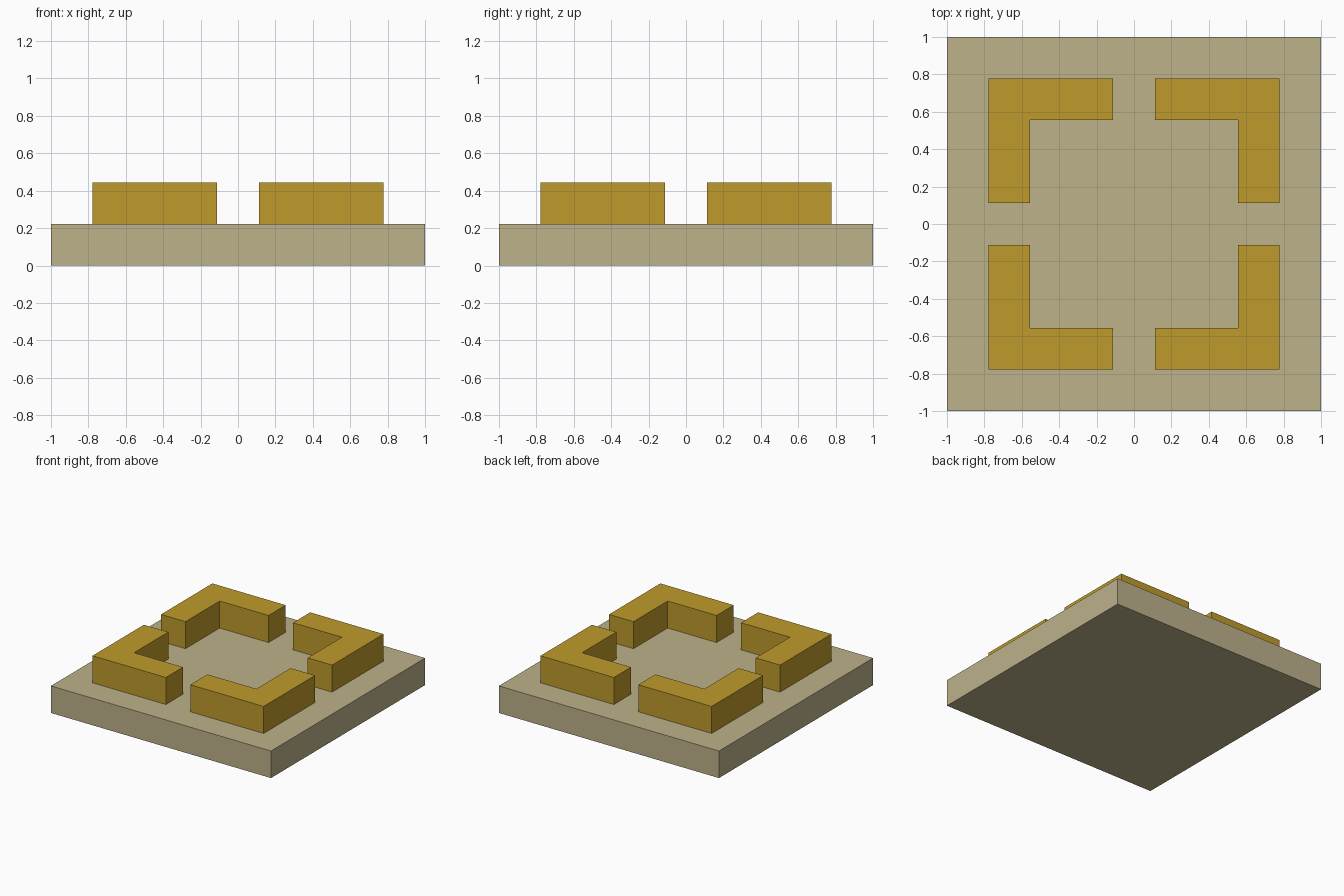
import bpy
import bmesh
from mathutils import Vector

cube = bpy.data.objects.get("Cube")
if cube:
    bpy.data.objects.remove(cube, do_unlink=True)

UNIT = 2 / 9  # the whole layout sits on a nine-step grid


def make_material(name, color):
    mat = bpy.data.materials.new(name)
    mat.use_nodes = True
    mat.diffuse_color = color
    mat.node_tree.nodes["Principled BSDF"].inputs["Base Color"].default_value = color
    return mat


def extruded(name, outline, bottom, height, mat):
    """Closed flat-shaded prism from an outline in grid steps."""
    bm = bmesh.new()
    verts = [bm.verts.new((x * UNIT, y * UNIT, bottom)) for x, y in outline]
    face = bm.faces.new(verts)
    top = bmesh.ops.extrude_face_region(bm, geom=[face])["geom"]
    bmesh.ops.translate(bm, vec=Vector((0, 0, height)),
                        verts=[v for v in top if isinstance(v, bmesh.types.BMVert)])
    bmesh.ops.recalc_face_normals(bm, faces=bm.faces)
    mesh = bpy.data.meshes.new(name)
    bm.to_mesh(mesh)
    bm.free()
    mesh.materials.append(mat)
    obj = bpy.data.objects.new(name, mesh)
    bpy.context.collection.objects.link(obj)
    return obj


stone = make_material("pale_stone", (0.51, 0.445, 0.258, 1))
gold = make_material("dark_gold", (0.52, 0.328, 0.024, 1))

# Square base slab
extruded("base_slab", [(-4.5, -4.5), (4.5, -4.5), (4.5, 4.5), (-4.5, 4.5)], 0, UNIT, stone)

# Four L-shaped corner walls, mirrored around the centre
corner = [(0.5, 2.5), (2.5, 2.5), (2.5, 0.5), (3.5, 0.5), (3.5, 3.5), (0.5, 3.5)]
for y_name, sy in (("front", -1), ("back", 1)):
    for x_name, sx in (("left", 1), ("right", -1)):
        extruded(f"corner_wall_{y_name}_{x_name}",
                 [(x * sx, y * sy) for x, y in corner], UNIT, UNIT, gold)
